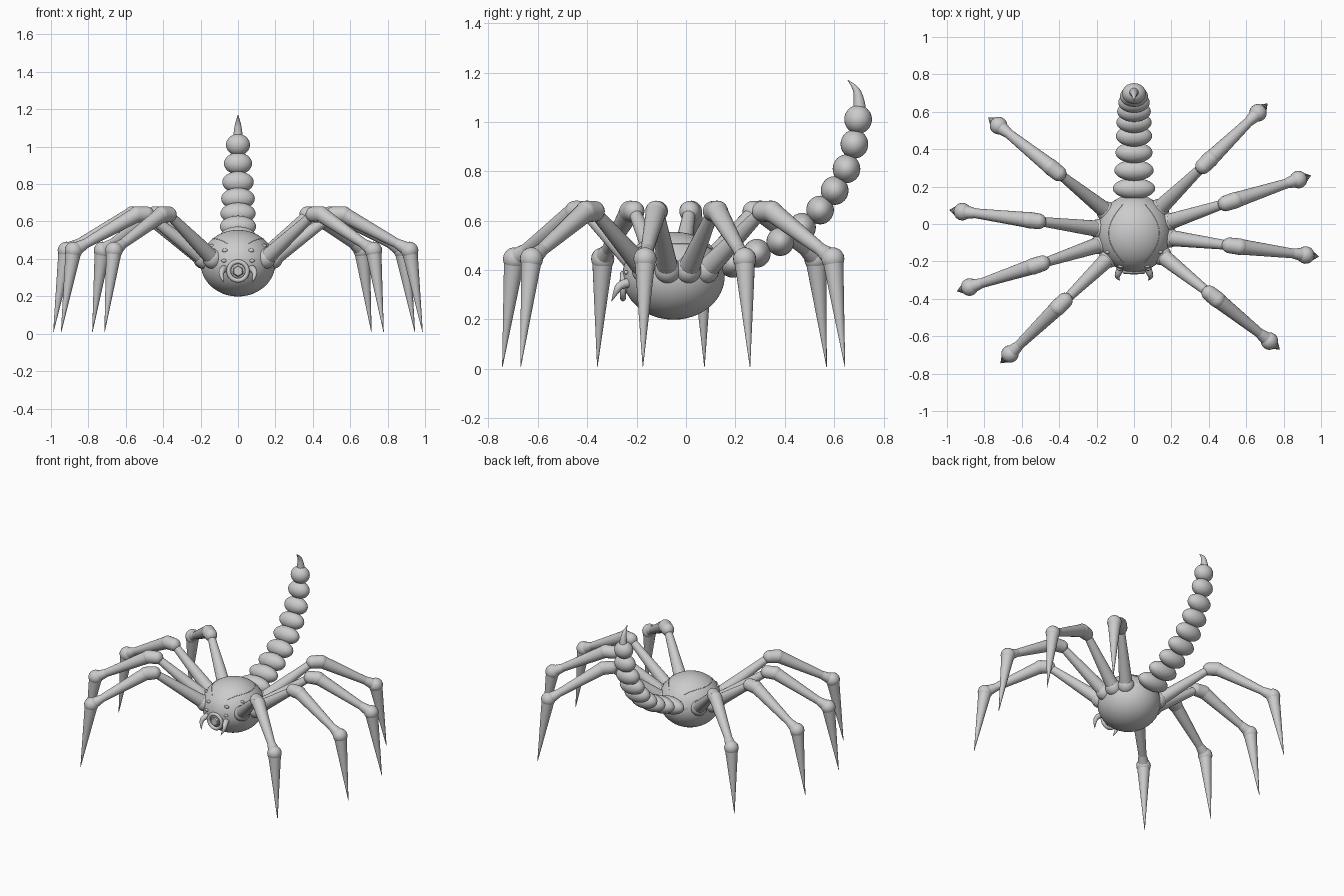
import bpy, bmesh, math
from mathutils import Vector, Matrix

cube = bpy.data.objects.get("Cube")
if cube:
    bpy.data.objects.remove(cube, do_unlink=True)

shell = bpy.data.materials.new("light_grey")
shell.diffuse_color = (0.6, 0.6, 0.6, 1)
shell.use_nodes = True
shell.node_tree.nodes["Principled BSDF"].inputs["Base Color"].default_value = (0.6, 0.6, 0.6, 1)

CENTRE = Vector((0, -0.05, 0.377))
RADII = Vector((0.2, 0.207, 0.178))


def finish(bm, name):
    mesh = bpy.data.meshes.new(name)
    bm.to_mesh(mesh)
    bm.free()
    mesh.materials.append(shell)
    obj = bpy.data.objects.new(name, mesh)
    bpy.context.collection.objects.link(obj)
    bpy.ops.object.select_all(action='DESELECT')
    obj.select_set(True)
    bpy.context.view_layer.objects.active = obj
    bpy.ops.object.shade_smooth_by_angle(angle=math.radians(40))
    return obj


def ball(bm, centre, radii, segs=32):
    matrix = Matrix.Translation(centre) @ Matrix.Diagonal((*radii, 1))
    bmesh.ops.create_uvsphere(bm, u_segments=segs, v_segments=segs // 2, radius=1, matrix=matrix)


def limb(bm, a, b, r1, r2, segs=20):
    a, b = Vector(a), Vector(b)
    turn = (b - a).to_track_quat('Z', 'Y').to_matrix().to_4x4()
    bmesh.ops.create_cone(bm, cap_ends=True, segments=segs, radius1=r1, radius2=r2,
                          depth=(b - a).length, matrix=Matrix.Translation((a + b) / 2) @ turn)


def tube(name, points, radii, depth, smooth=True):
    curve = bpy.data.curves.new(name, 'CURVE')
    curve.dimensions = '3D'
    curve.bevel_depth = depth
    curve.bevel_resolution = 4
    curve.use_fill_caps = True
    spline = curve.splines.new('NURBS' if smooth else 'POLY')
    spline.points.add(len(points) - 1)
    for p, co, r in zip(spline.points, points, radii):
        p.co = (*co, 1)
        p.radius = r
    if smooth:
        spline.use_endpoint_u = True
        spline.order_u = 3
    curve.materials.append(shell)
    obj = bpy.data.objects.new(name, curve)
    bpy.context.collection.objects.link(obj)
    return obj


def on_body(x, z):
    # Point on the front half of the body
    u, w = x / RADII.x, (z - CENTRE.z) / RADII.z
    return Vector((x, CENTRE.y - RADII.y * math.sqrt(max(0, 1 - u * u - w * w)), z))


# Body
bm = bmesh.new()
ball(bm, CENTRE, RADII, 64)
finish(bm, "body")

# Fine raised seams on the back
for side in (-1, 1):
    seam = []
    for i in range(17):
        t = -0.75 + 1.5 * i / 16
        x, y = side * 0.68 * math.cos(t * 1.5), t
        z = math.sqrt(1 - x * x - y * y)
        seam.append(CENTRE + Vector((x * RADII.x, y * RADII.y, z * RADII.z)))
    tube("back_seam", seam, [1] * len(seam), 0.002, False)

# Legs, all one shape turned about the body
HIP, KNEE_IN, KNEE = (0.187, 0, 0.4), (0.515, 0, 0.638), (0.57, 0, 0.637)
ANKLE, TIP = (0.925, 0, 0.445), (0.995, 0, 0.008)


def build_leg(name, angle):
    bm = bmesh.new()
    ball(bm, HIP, (0.054,) * 3, 24)
    limb(bm, HIP, KNEE_IN, 0.044, 0.024)
    ball(bm, KNEE_IN, (0.042,) * 3, 20)
    limb(bm, KNEE_IN, KNEE, 0.042, 0.044)
    ball(bm, KNEE, (0.044,) * 3, 20)
    # Shin narrows to a neck, then flares into the ankle
    neck = Vector(KNEE).lerp(Vector(ANKLE), 0.8)
    limb(bm, KNEE, neck, 0.042, 0.026)
    limb(bm, neck, ANKLE, 0.026, 0.04)
    ball(bm, ANKLE, (0.047,) * 3, 20)
    limb(bm, Vector(ANKLE).lerp(Vector(TIP), 0.04), TIP, 0.041, 0.001)
    bmesh.ops.transform(bm, verts=bm.verts, matrix=Matrix.Translation((0, CENTRE.y, 0))
                        @ Matrix.Rotation(math.radians(angle), 4, 'Z'))
    finish(bm, name)


for place, angle in zip(("back", "mid_back", "mid_front", "front"), (44.2, 18.1, -7.2, -38.5)):
    build_leg(place + "_left_leg", angle)
for place, angle in zip(("front", "mid_front", "mid_back", "back"), (44.2, 18.1, -7.2, -38.5)):
    build_leg(place + "_right_leg", angle + 180)

# Tail beads: y, z, half width
beads = [(0.1, 0.4, 0.115), (0.19, 0.427, 0.113), (0.287, 0.468, 0.105), (0.382, 0.515, 0.099),
         (0.47, 0.573, 0.097), (0.543, 0.643, 0.094), (0.602, 0.722, 0.09), (0.65, 0.81, 0.084),
         (0.682, 0.91, 0.075), (0.697, 1.01, 0.064)]
for i, (y, z, w) in enumerate(beads):
    bm = bmesh.new()
    ball(bm, (0, y, z), (w, 0.056, 0.058))
    finish(bm, f"tail_bead_{i + 1}")

# Stinger
tube("stinger", [(0, 0.703, 1.045), (0, 0.702, 1.09), (0, 0.688, 1.14), (0, 0.654, 1.17)],
     [1, 0.8, 0.45, 0.02], 0.027)

# Mouth ring with a six-sided core
mouth = on_body(0, 0.335)
rim = [mouth + Vector((0.05 * math.cos(a), -0.004, 0.05 * math.sin(a)))
       for a in [math.tau * i / 32 for i in range(32)]]
ring = tube("mouth_ring", rim, [1] * 32, 0.012, False)
ring.data.splines[0].use_cyclic_u = True
bm = bmesh.new()
limb(bm, mouth + Vector((0, 0.03, 0)), mouth + Vector((0, -0.018, 0)), 0.034, 0.026, 6)
finish(bm, "mouth_core")

# Fangs and eyes
for side, label in ((1, "left"), (-1, "right")):
    tube(label + "_fang", [(side * 0.068, -0.22, 0.35), (side * 0.085, -0.265, 0.345),
                           (side * 0.092, -0.285, 0.31), (side * 0.075, -0.302, 0.272)],
         [1, 0.9, 0.6, 0.02], 0.02)
    for n, (x, z, r) in enumerate(((0.07, 0.445, 0.017), (0.075, 0.39, 0.015), (0.14, 0.47, 0.015))):
        bm = bmesh.new()
        ball(bm, on_body(side * x, z), (r, 0.009, r * 0.6), 16)
        finish(bm, f"{label}_eye_{n + 1}")
